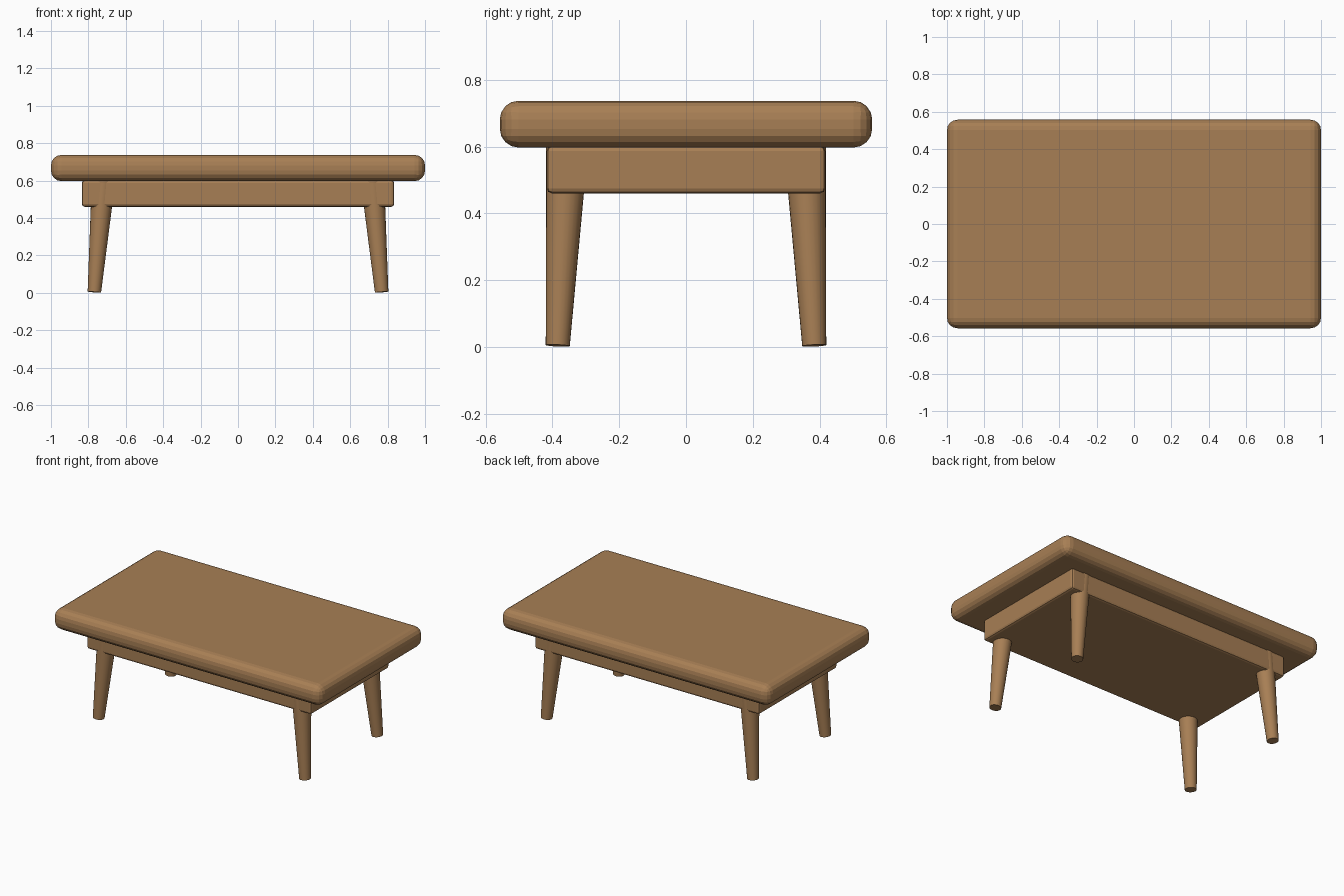
import bpy
from mathutils import Vector

cube = bpy.data.objects.get("Cube")
if cube:
    bpy.data.objects.remove(cube, do_unlink=True)

# Wood colour
wood = bpy.data.materials.new("warm_wood")
wood.use_nodes = True
colour = (0.39, 0.212, 0.09, 1)
wood.diffuse_color = colour
bsdf = wood.node_tree.nodes["Principled BSDF"]
bsdf.inputs["Base Color"].default_value = colour
bsdf.inputs["Roughness"].default_value = 0.7


def rounded_box(name, size, bottom, bevel, segments):
    bpy.ops.mesh.primitive_cube_add(size=1, location=(0, 0, bottom + size[2] / 2))
    obj = bpy.context.object
    obj.name = name
    obj.scale = size
    bpy.ops.object.transform_apply(location=False, rotation=False, scale=True)
    mod = obj.modifiers.new("rounded_edges", "BEVEL")
    mod.width = bevel
    mod.segments = segments
    obj.data.materials.append(wood)


def leg(name, foot, top, foot_radius, top_radius):
    axis = Vector(top) - Vector(foot)
    bpy.ops.mesh.primitive_cone_add(
        vertices=24, radius1=foot_radius, radius2=top_radius, depth=axis.length,
        location=(Vector(foot) + Vector(top)) / 2)
    obj = bpy.context.object
    obj.name = name
    obj.rotation_euler = axis.to_track_quat("Z", "Y").to_euler()
    obj.data.materials.append(wood)
    bpy.ops.object.shade_smooth_by_angle()


# Tabletop and the frame below it
rounded_box("tabletop", (2, 1.115, 0.14), 0.597, 0.056, 4)
rounded_box("apron", (1.67, 0.834, 0.142), 0.46, 0.015, 2)

# Splayed, tapered legs
for x_name, sx in (("left", 1), ("right", -1)):
    for y_name, sy in (("front", -1), ("back", 1)):
        leg(f"{y_name}_{x_name}_leg", (sx * 0.768, sy * 0.384, 0.004),
            (sx * 0.719, sy * 0.356, 0.6), 0.036, 0.063)
